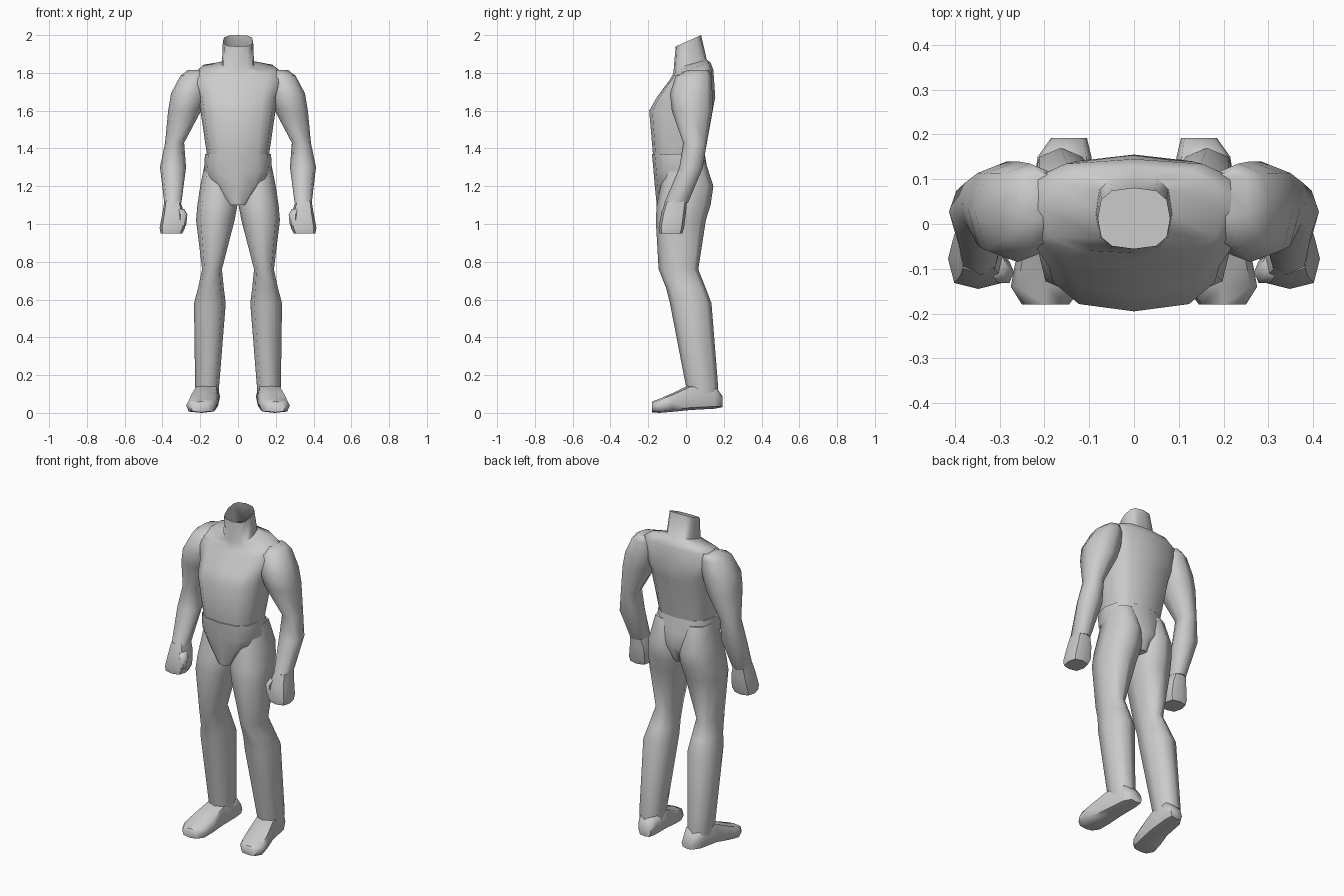
import bpy, bmesh, math

cube = bpy.data.objects.get("Cube")
if cube:
    bpy.data.objects.remove(cube, do_unlink=True)

grey = bpy.data.materials.new("plain_grey")
grey.use_nodes = True
grey.diffuse_color = (0.6, 0.6, 0.6, 1)
grey.node_tree.nodes["Principled BSDF"].inputs["Base Color"].default_value = (0.6, 0.6, 0.6, 1)


def squash(value, power):
    return math.copysign(abs(value) ** power, value)


def loft(name, sections, sides=8, power=0.8, side=1, along_y=False, cap_end=True, crease=60):
    """Skin rounded sections: low a, high a, low b, high b, position, optional tilt."""
    bm = bmesh.new()
    rings = []
    for a0, a1, b0, b1, pos, *tilt in sections:
        ring = []
        for i in range(sides):
            angle = math.tau * i / sides
            u, v = squash(math.cos(angle), power), squash(math.sin(angle), power)
            a = (a0 + a1 + u * (a1 - a0)) / 2
            b = (b0 + b1 + v * (b1 - b0)) / 2
            p = pos + (tilt[0] * v if tilt else 0)
            ring.append(bm.verts.new((a * side, p, b) if along_y else (a * side, b, p)))
        rings.append(ring)
    for low, high in zip(rings, rings[1:]):
        for i in range(sides):
            j = (i + 1) % sides
            bm.faces.new((low[i], low[j], high[j], high[i]))
    bm.faces.new(rings[0])
    if cap_end:
        bm.faces.new(rings[-1])
    bmesh.ops.recalc_face_normals(bm, faces=bm.faces)
    mesh = bpy.data.meshes.new(name)
    bm.to_mesh(mesh)
    bm.free()
    mesh.materials.append(grey)
    obj = bpy.data.objects.new(name, mesh)
    bpy.context.collection.objects.link(obj)
    bpy.ops.object.select_all(action="DESELECT")
    obj.select_set(True)
    bpy.context.view_layer.objects.active = obj
    bpy.ops.object.shade_smooth_by_angle(angle=math.radians(crease))
    return obj


# Torso, running up into the open slanted neck
torso = [
    (-.165, .165, -.175, .10, 1.37),
    (-.20, .20, -.195, .145, 1.61, .01),
    (-.21, .21, -.155, .155, 1.67),
    (-.25, .25, -.085, .145, 1.79, .025),
    (-.20, .20, -.068, .13, 1.825, .03),
    (-.085, .085, -.065, .11, 1.845, .025),
    (-.08, .08, -.055, .08, 1.97, .03),
]
loft("torso_and_neck", torso, sides=12, power=0.7, cap_end=False)

# Hips with a flat waist, narrowing to the crotch
hips = [
    (-.175, .175, -.18, .10, 1.37),
    (-.18, .18, -.172, .115, 1.28),
    (-.14, .14, -.165, .13, 1.2),
    (-.05, .05, -.155, .09, 1.1),
]
loft("hips", hips, sides=12, power=0.75)

arm = [
    (.17, .265, .01, .12, 1.815),
    (.16, .305, -.055, .135, 1.785),
    (.165, .355, -.085, .14, 1.69),
    (.195, .37, -.075, .14, 1.6),
    (.285, .386, -.015, .11, 1.43),
    (.275, .413, -.035, .09, 1.3),
    (.30, .39, -.115, .01, 1.11),
]
hand = [
    (.305, .39, -.11, .005, 1.12),
    (.285, .40, -.13, 0, 1.06),
    (.28, .415, -.145, -.01, .98),
    (.295, .41, -.14, -.02, .95),
]
thumb = [
    (.285, .325, -.115, -.07, 1.08),
    (.268, .315, -.135, -.08, 1.05),
    (.275, .315, -.13, -.085, .99),
]
leg = [
    (.03, .172, -.11, .10, 1.34),
    (.005, .20, -.135, .145, 1.2),
    (.003, .215, -.155, .13, 1.1),
    (.018, .222, -.16, .105, 1.02),
    (.085, .19, -.145, .065, .76),
    (.075, .212, -.105, .105, .66),
    (.065, .233, -.085, .135, .58),
    (.10, .227, 0, .17, .14),
    (.10, .22, .01, .17, .08),
]
# Feet run from the heel forward to toes turned slightly out
foot = [
    (.105, .185, .03, .09, .192),
    (.095, .215, .022, .15, .15),
    (.10, .235, .015, .15, .02),
    (.105, .262, .006, .105, -.07),
    (.115, .275, 0, .075, -.14),
    (.145, .25, .003, .06, -.18),
]

# Paired limbs
for label, side in (("left", 1), ("right", -1)):
    loft(label + "_arm", arm, side=side)
    loft(label + "_hand", hand, power=0.65, side=side, crease=50)
    loft(label + "_thumb", thumb, sides=6, side=side)
    loft(label + "_leg", leg, side=side)
    loft(label + "_foot", foot, power=0.6, side=side, along_y=True)
